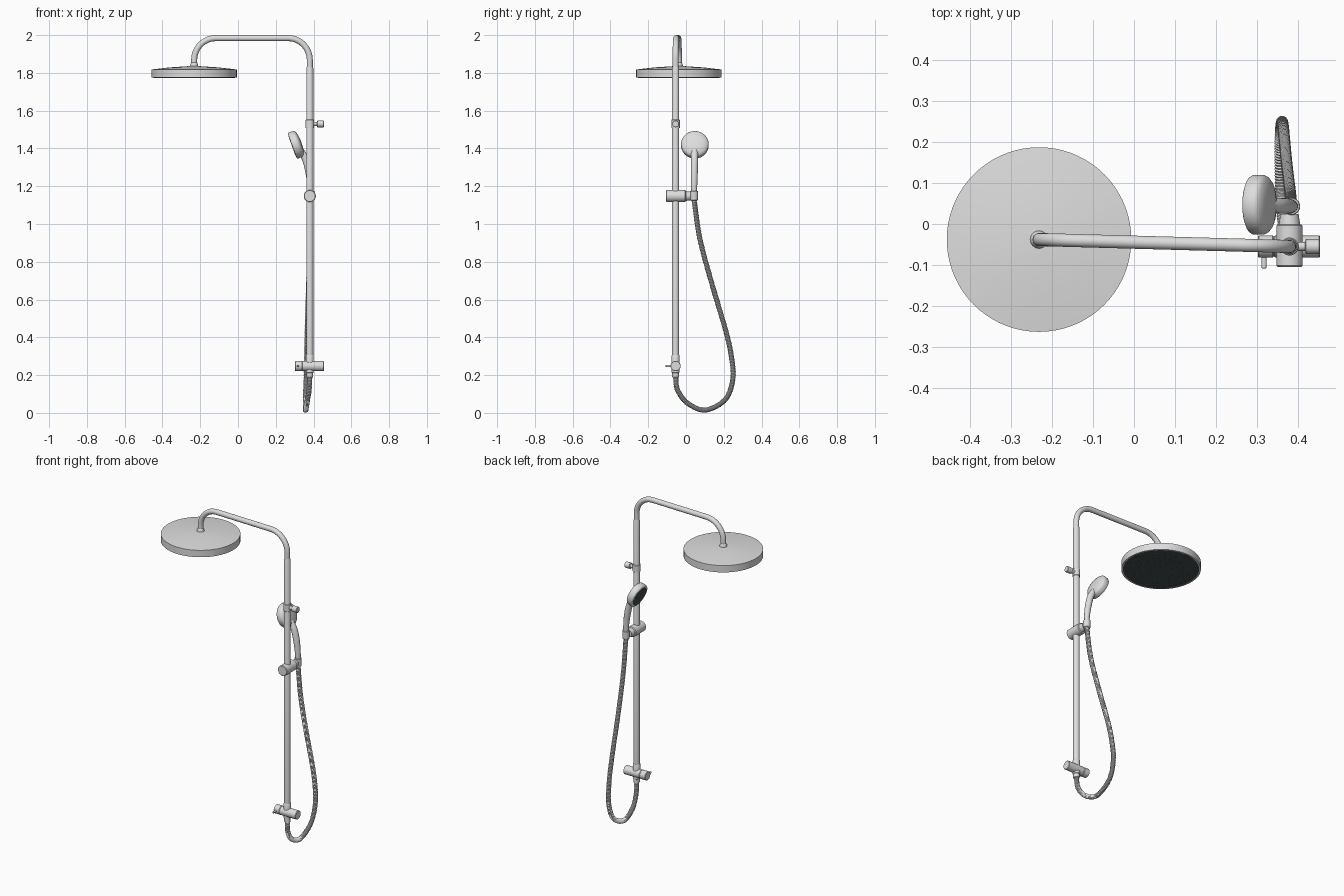
import bpy, bmesh, math
from mathutils import Vector

cube = bpy.data.objects.get("Cube")
if cube:
    bpy.data.objects.remove(cube, do_unlink=True)


def material(name, rgb):
    m = bpy.data.materials.new(name)
    m.use_nodes = True
    m.diffuse_color = (*rgb, 1)
    m.node_tree.nodes["Principled BSDF"].inputs["Base Color"].default_value = (*rgb, 1)
    return m


chrome = material("satin chrome", (0.73, 0.73, 0.73))
rubber = material("dark spray face", (0.06, 0.073, 0.078))


def finish(name, bm, mat, angle=35):
    bmesh.ops.recalc_face_normals(bm, faces=bm.faces)
    mesh = bpy.data.meshes.new(name)
    bm.to_mesh(mesh)
    bm.free()
    mesh.materials.append(mat)
    ob = bpy.data.objects.new(name, mesh)
    bpy.context.collection.objects.link(ob)
    bpy.ops.object.select_all(action="DESELECT")
    ob.select_set(True)
    bpy.context.view_layer.objects.active = ob
    bpy.ops.object.shade_smooth_by_angle(angle=math.radians(angle))


def skin(bm, centres, frames, radii, sides):
    """Join circular rings into a capped tube."""
    rings = []
    for c, (u, v), r in zip(centres, frames, radii):
        turn = [math.tau * i / sides for i in range(sides)]
        rings.append([bm.verts.new(c + (u * math.cos(a) + v * math.sin(a)) * r) for a in turn])
    for a, b in zip(rings, rings[1:]):
        for i in range(sides):
            j = (i + 1) % sides
            bm.faces.new((a[i], a[j], b[j], b[i]))
    bm.faces.new(rings[0])
    bm.faces.new(rings[-1])


def lathe(name, origin, axis, profile, mat=chrome, sides=32):
    """Turned part: profile is (radius, distance along axis)."""
    w = Vector(axis).normalized()
    u = w.orthogonal().normalized()
    v = w.cross(u)
    bm = bmesh.new()
    skin(bm, [Vector(origin) + w * h for _, h in profile],
         [(u, v)] * len(profile), [r for r, _ in profile], sides)
    finish(name, bm, mat)


def tube(name, points, radii, sides=20, angle=35):
    """Sweep a circle along a path with a twist-free frame."""
    pts = [Vector(p) for p in points]
    last = len(pts) - 1
    frames, u = [], None
    for i in range(last + 1):
        t = (pts[min(i + 1, last)] - pts[max(i - 1, 0)]).normalized()
        u = t.orthogonal() if u is None else u - t * u.dot(t)
        u.normalize()
        frames.append((u.copy(), t.cross(u)))
    bm = bmesh.new()
    skin(bm, pts, frames, radii, sides)
    finish(name, bm, chrome, angle)


def smooth_path(points, steps):
    """Catmull-Rom samples through the points."""
    p = [Vector(q) for q in points]
    p = [p[0] * 2 - p[1]] + p + [p[-1] * 2 - p[-2]]
    out = []
    for a, b, c, d in zip(p, p[1:], p[2:], p[3:]):
        for k in range(steps):
            t = k / steps
            out.append((b * 2 + (c - a) * t + (a * 2 - b * 5 + c * 4 - d) * t * t
                        + (b * 3 - a - c * 3 + d) * t ** 3) / 2)
    return out + [p[-2]]


def even_path(path, step):
    """Resample a path at an even spacing."""
    out, need = [path[0]], step
    for a, b in zip(path, path[1:]):
        length, used = (b - a).length, 0
        while length - used >= need:
            used += need
            out.append(a.lerp(b, used / length))
            need = step
        need -= length - used
    return out


def nozzles(name, centre, axis, rings, gap, size):
    """Concentric rings of small spray nozzles."""
    w = Vector(axis).normalized()
    u = w.orthogonal().normalized()
    v = w.cross(u)
    bm = bmesh.new()
    for ring in range(1, rings + 1):
        for i in range(ring * 6):
            a = math.tau * i / (ring * 6)
            c = Vector(centre) + (u * math.cos(a) + v * math.sin(a)) * ring * gap
            skin(bm, [c, c + w * size * 0.4], [(u, v)] * 2, [size, size * 0.7], 6)
    finish(name, bm, rubber)


POST = Vector((0.38, -0.055, 0))
HEAD = Vector((-0.232, -0.038, 0))
UP = Vector((0, 0, 1))

# Riser post and overhead arm
lathe("riser_post", POST, UP, [(0.0185, 0.27), (0.0185, 1.825), (0.016, 1.832)])
run = (HEAD - POST).normalized()
bend, top = 0.115, 1.984
arm = [POST + UP * 1.8]
for base, side in ((POST, 1), (HEAD, -1)):
    centre = base + run * bend * side + UP * (top - bend)
    arc = []
    for i in range(13):
        a = math.pi / 2 * i / 12
        arc.append(centre - run * side * bend * math.cos(a) + UP * bend * math.sin(a))
    arm += arc if side == 1 else arc[::-1]
arm.append(HEAD + UP * 1.835)
tube("overhead_arm", arm, [0.016] * len(arm))

# Overhead rain head
lathe("rain_head", HEAD, UP, [(0.2255, 1.775), (0.2255, 1.818), (0.13, 1.829), (0.024, 1.836)], sides=72)
lathe("arm_collar", HEAD, UP, [(0.022, 1.834), (0.02, 1.845), (0.017, 1.853), (0.015, 1.855)])
lathe("rain_face", HEAD, UP, [(0.216, 1.7742), (0.216, 1.776)], rubber, 72)
nozzles("rain_nozzles", HEAD + UP * 1.7745, -UP, 6, 0.032, 0.003)

# Upper wall bracket
bracket = POST + UP * 1.53
lathe("bracket_collar", bracket, UP, [(0.02, -0.023), (0.022, -0.021), (0.022, 0.021), (0.02, 0.023)])
lathe("bracket_stub", bracket, (1, 0, 0), [(0.011, 0.01), (0.011, 0.038), (0.018, 0.04),
                                           (0.018, 0.072), (0.016, 0.074)])

# Diverter valve at the foot of the post
valve = POST + UP * 0.248
lathe("diverter_body", valve, (1, 0, 0), [(0.025, -0.037), (0.027, -0.035), (0.027, 0.072), (0.025, 0.074)])
lathe("diverter_knob", valve, (1, 0, 0), [(0.025, -0.077), (0.027, -0.075), (0.027, -0.041),
                                          (0.025, -0.039), (0.025, -0.036)])
lathe("diverter_lever", valve - Vector((0.062, 0, 0)), (0, -1, 0), [(0.006, 0.02), (0.006, 0.052), (0.004, 0.054)])
lathe("post_socket", POST, UP, [(0.021, 0.26), (0.021, 0.303), (0.019, 0.306)])
lathe("hose_outlet", POST, UP, [(0.015, 0.188), (0.018, 0.19), (0.018, 0.212), (0.021, 0.214), (0.021, 0.25)])

# Sliding holder
slide = POST + UP * 1.148
lathe("slider_body", slide, (0, 1, 0), [(0.029, -0.05), (0.032, -0.047), (0.032, 0.051), (0.03, 0.053),
                                        (0.026, 0.054), (0.022, 0.08)])
lathe("holder_cup", (0.385, 0.043, 0), UP, [(0.015, 1.123), (0.02, 1.127), (0.021, 1.173), (0.019, 1.175)])

# Hand shower
tube("hand_shower_handle",
     smooth_path([(0.386, 0.043, 1.118), (0.384, 0.043, 1.2), (0.374, 0.044, 1.28),
                  (0.357, 0.045, 1.345), (0.33, 0.045, 1.39)], 6),
     [0.014 + 0.005 * min(1, i / 12) for i in range(25)])
spray = Vector((-0.94, 0, -0.34)).normalized()
face = Vector((0.287, 0.047, 1.413))
lathe("hand_shower_head", face, -spray, [(0.066, 0), (0.07, 0.002), (0.073, 0.007), (0.073, 0.03), (0.07, 0.037),
                                         (0.063, 0.043), (0.045, 0.049), (0.02, 0.052)], sides=48)
lathe("hand_shower_face", face, spray, [(0.06, -0.001), (0.06, 0.0008)], rubber, 48)
nozzles("hand_shower_nozzles", face + spray * 0.0006, spray, 4, 0.013, 0.002)

# Ribbed flexible hose
hose = smooth_path([(0.385, 0.042, 1.135), (0.382, 0.074, 0.92), (0.374, 0.138, 0.68), (0.367, 0.209, 0.44),
                    (0.364, 0.24, 0.3), (0.361, 0.248, 0.18), (0.358, 0.209, 0.072), (0.358, 0.105, 0.0155),
                    (0.364, 0.01, 0.05), (0.376, -0.045, 0.122), (0.38, -0.055, 0.2)], 24)
hose = even_path(hose, 0.004)
tube("flexible_hose", hose, [0.0145 if i % 2 else 0.0122 for i in range(len(hose))], 14, 30)
